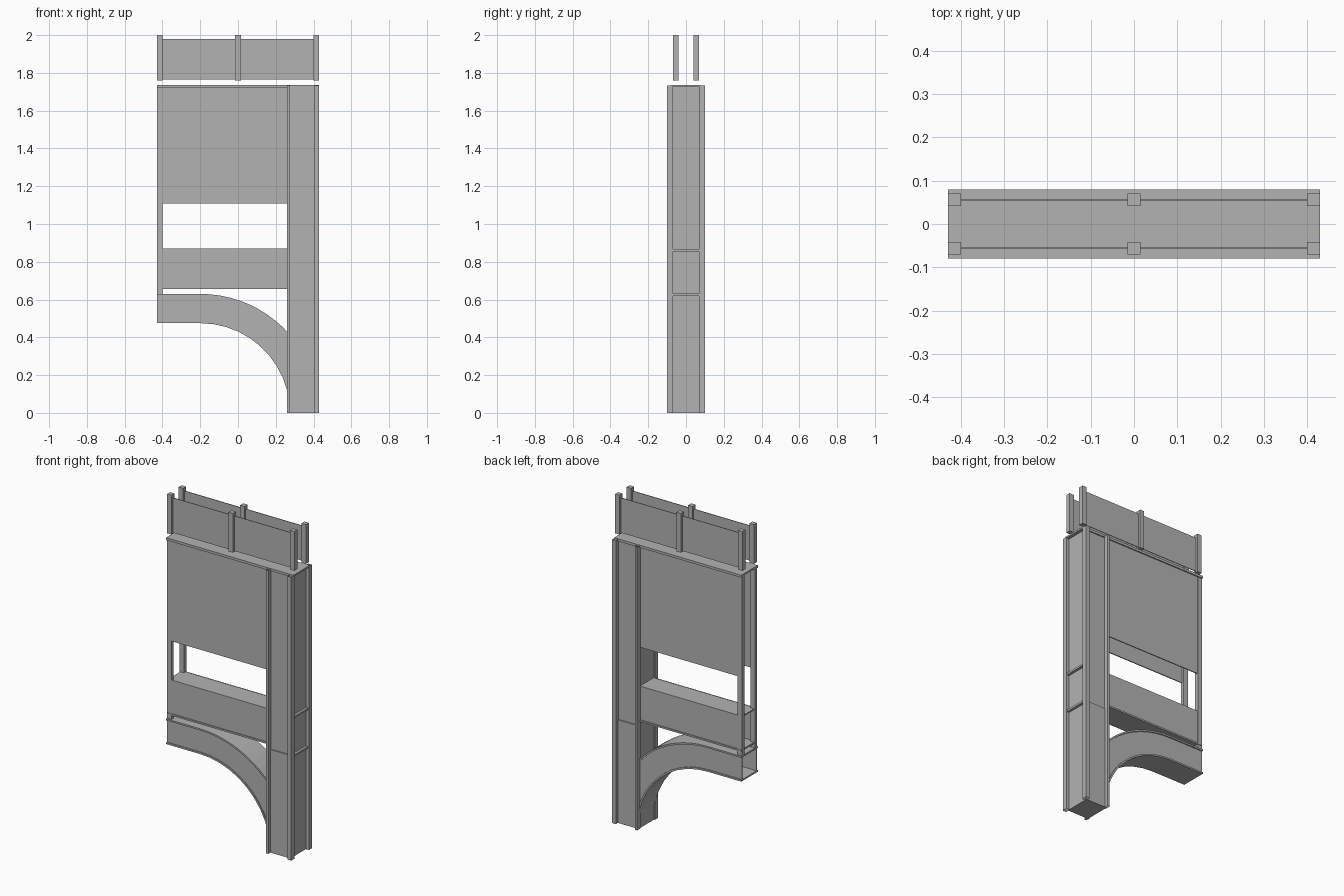
import bpy, bmesh, math

cube = bpy.data.objects.get("Cube")
if cube:
    bpy.data.objects.remove(cube, do_unlink=True)

grey = bpy.data.materials.new("plain_grey")
grey.use_nodes = True
colour = (0.45, 0.45, 0.45, 1)
grey.diffuse_color = colour
grey.node_tree.nodes["Principled BSDF"].inputs["Base Color"].default_value = colour


def finish(name, bm):
    bmesh.ops.recalc_face_normals(bm, faces=bm.faces)
    mesh = bpy.data.meshes.new(name)
    bm.to_mesh(mesh)
    bm.free()
    mesh.materials.append(grey)
    obj = bpy.data.objects.new(name, mesh)
    bpy.context.collection.objects.link(obj)
    return obj


def box(name, xs, ys, zs, capped=True):
    bm = bmesh.new()
    bmesh.ops.create_cube(bm, size=1)
    for v in bm.verts:
        v.co = [lo + (hi - lo) * (c + 0.5) for c, (lo, hi) in zip(v.co, (xs, ys, zs))]
    bm.normal_update()
    if not capped:
        ends = [f for f in bm.faces if abs(f.normal.z) > 0.9]
        bmesh.ops.delete(bm, geom=ends, context="FACES")
    return finish(name, bm)


def pair(name, xs, ys, zs, capped=True):
    """The same box on the front and on the back."""
    box("front_" + name, xs, (-ys[1], -ys[0]), zs, capped)
    box("back_" + name, xs, ys, zs, capped)


LEFT, RIGHT, COLUMN = -0.43, 0.43, 0.26
SPRING, STEPS = -0.2, 10


def arc(radius):
    """Flat run followed by a quarter curve that stops inside the column."""
    end = math.asin(min(1, (COLUMN + 0.012 - SPRING) / radius))
    pts = [(LEFT, radius)]
    for i in range(STEPS + 1):
        a = end * i / STEPS
        pts.append((SPRING + radius * math.sin(a), radius * math.cos(a)))
    return pts


def arch_band(name, inner, outer, y0, y1):
    bm = bmesh.new()
    low, high = arc(inner), arc(outer)
    rows = [[bm.verts.new((x, y, z)) for x, z in line]
            for line, y in ((low, y0), (high, y0), (high, y1), (low, y1))]
    for k in range(4):
        a, b = rows[k], rows[(k + 1) % 4]
        for i in range(len(a) - 1):
            bm.faces.new((a[i], a[i + 1], b[i + 1], b[i]))
    for i in (0, -1):
        bm.faces.new([row[i] for row in rows])
    return finish(name, bm)


# Arch: two webs between an upper and a lower flange
arch_band("front_arch_web", 0.48, 0.63, -0.073, -0.068)
arch_band("back_arch_web", 0.48, 0.63, 0.068, 0.073)
arch_band("arch_lower_flange", 0.475, 0.485, -0.08, 0.08)
arch_band("arch_upper_flange", 0.62, 0.63, -0.08, 0.08)

# Column: core, recessed end and corner strips
box("column_base", (COLUMN + 0.005, 0.41), (-0.08, 0.08), (0, 0.63))
box("column_shaft", (COLUMN + 0.005, 0.41), (-0.073, 0.073), (0.63, 1.73))
for x0, x1, side in ((COLUMN, 0.275, "inner"), (0.405, RIGHT, "outer")):
    pair(side + "_column_strip", (x0, x1), (0.07, 0.1), (0, 1.733), capped=False)
for z in (0.62, 0.855):
    box("column_ledge", (0.4, 0.425), (-0.07, 0.07), (z, z + 0.012))

# Hollow cross beam
pair("beam_side", (LEFT + 0.005, COLUMN + 0.01), (0.064, 0.069), (0.655, 0.87))
box("beam_top", (LEFT + 0.005, COLUMN + 0.01), (-0.068, 0.068), (0.862, 0.869))
box("beam_bottom", (LEFT + 0.005, COLUMN + 0.01), (-0.075, 0.075), (0.655, 0.665))

# Upper wall: panels, end stiles and cap
pair("wall_panel", (LEFT + 0.005, COLUMN + 0.01), (0.064, 0.07), (1.108, 1.73))
pair("wall_stile", (LEFT, -0.4), (0.05, 0.072), (0.625, 1.73))
box("wall_cap", (LEFT, RIGHT), (-0.073, 0.073), (1.727, 1.737))
pair("cap_rim", (LEFT, RIGHT), (0.073, 0.08), (1.722, 1.737))

# Railings
for x0, label in ((LEFT, "right"), (-0.015, "middle"), (0.4, "left")):
    pair(label + "_rail_post", (x0, x0 + 0.03), (0.041, 0.07), (1.76, 2))
pair("rail_panel", (LEFT + 0.01, RIGHT - 0.01), (0.053, 0.057), (1.766, 1.98))
